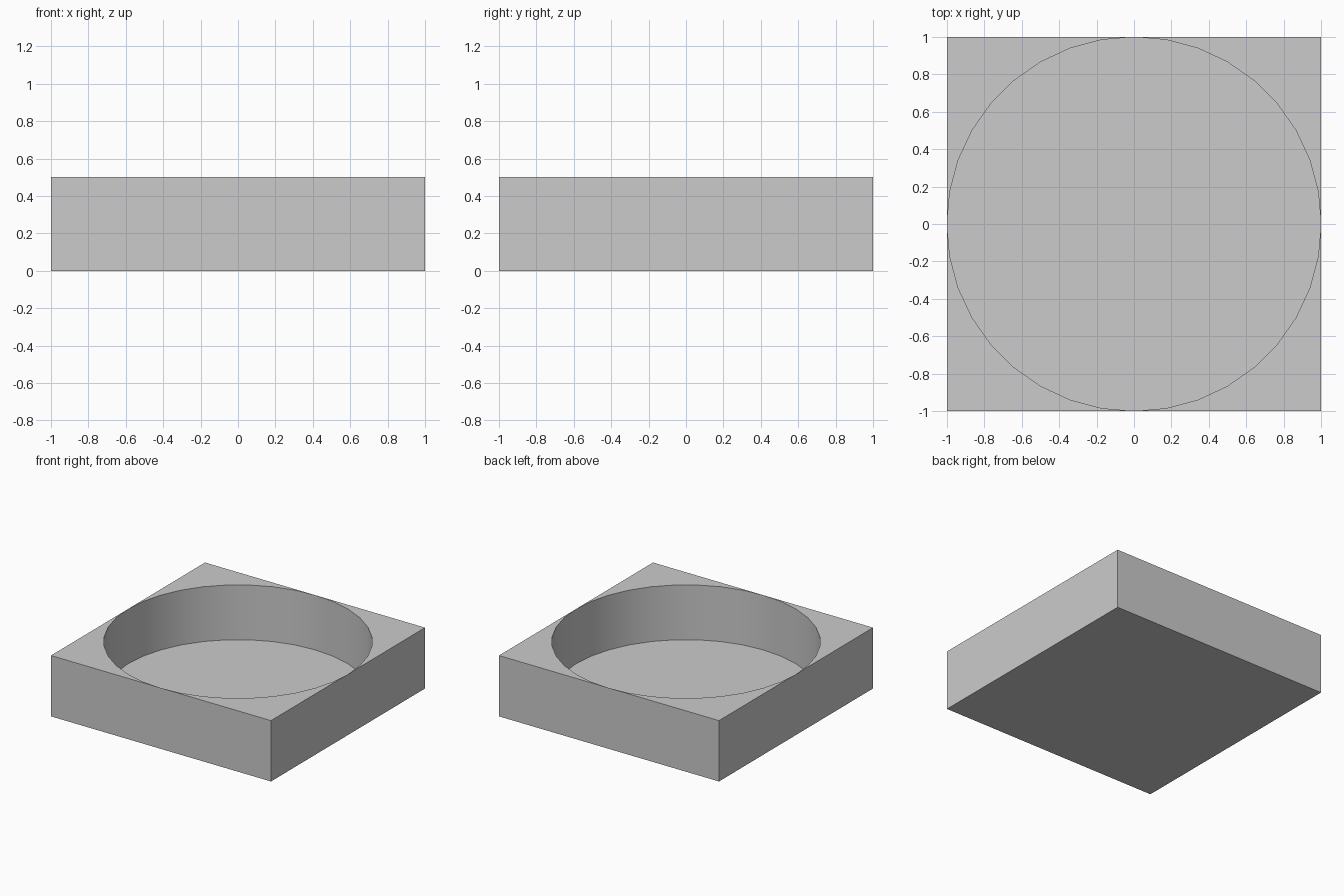
import bpy, bmesh
from math import cos, sin, pi

cube = bpy.data.objects.get("Cube")
if cube:
    bpy.data.objects.remove(cube, do_unlink=True)

HALF, HEIGHT, FLOOR = 1.0, 0.5, 0.05
SIDES = 36
QUARTER = SIDES // 4

grey = bpy.data.materials.new("plain grey")
grey.use_nodes = True
colour = (0.6, 0.6, 0.6, 1)
grey.diffuse_color = colour
grey.node_tree.nodes["Principled BSDF"].inputs["Base Color"].default_value = colour

bm = bmesh.new()


def ring(count, radius, z, turn=0.0):
    angles = [2 * pi * i / count + turn for i in range(count)]
    return [bm.verts.new((radius * cos(a), radius * sin(a), z)) for a in angles]


# Round recess touching the middle of each side, and the square block around it
rim = ring(SIDES, HALF, HEIGHT)
floor = ring(SIDES, HALF, FLOOR)
top = ring(4, HALF * 2 ** 0.5, HEIGHT, pi / 4)
base = ring(4, HALF * 2 ** 0.5, 0, pi / 4)

# Recess floor and underside
bm.faces.new(floor)
bm.faces.new(base[::-1])

# Recess wall
for i in range(SIDES):
    j = (i + 1) % SIDES
    bm.faces.new((rim[j], rim[i], floor[i], floor[j])).smooth = True

# Top corner pieces and outer sides
for q in range(4):
    arc = [rim[(q * QUARTER + k) % SIDES] for k in range(QUARTER + 1)]
    bm.faces.new([top[q]] + arc[::-1])
    n = (q + 1) % 4
    bm.faces.new((base[q], base[n], top[n], arc[-1], top[q]))

mesh = bpy.data.meshes.new("recessed_block")
bm.to_mesh(mesh)
bm.free()
mesh.materials.append(grey)
block = bpy.data.objects.new("recessed_block", mesh)
bpy.context.collection.objects.link(block)

# Smooth recess wall with crisp block edges
bpy.ops.object.select_all(action="DESELECT")
block.select_set(True)
bpy.context.view_layer.objects.active = block
bpy.ops.object.shade_smooth_by_angle(angle=pi / 6)
